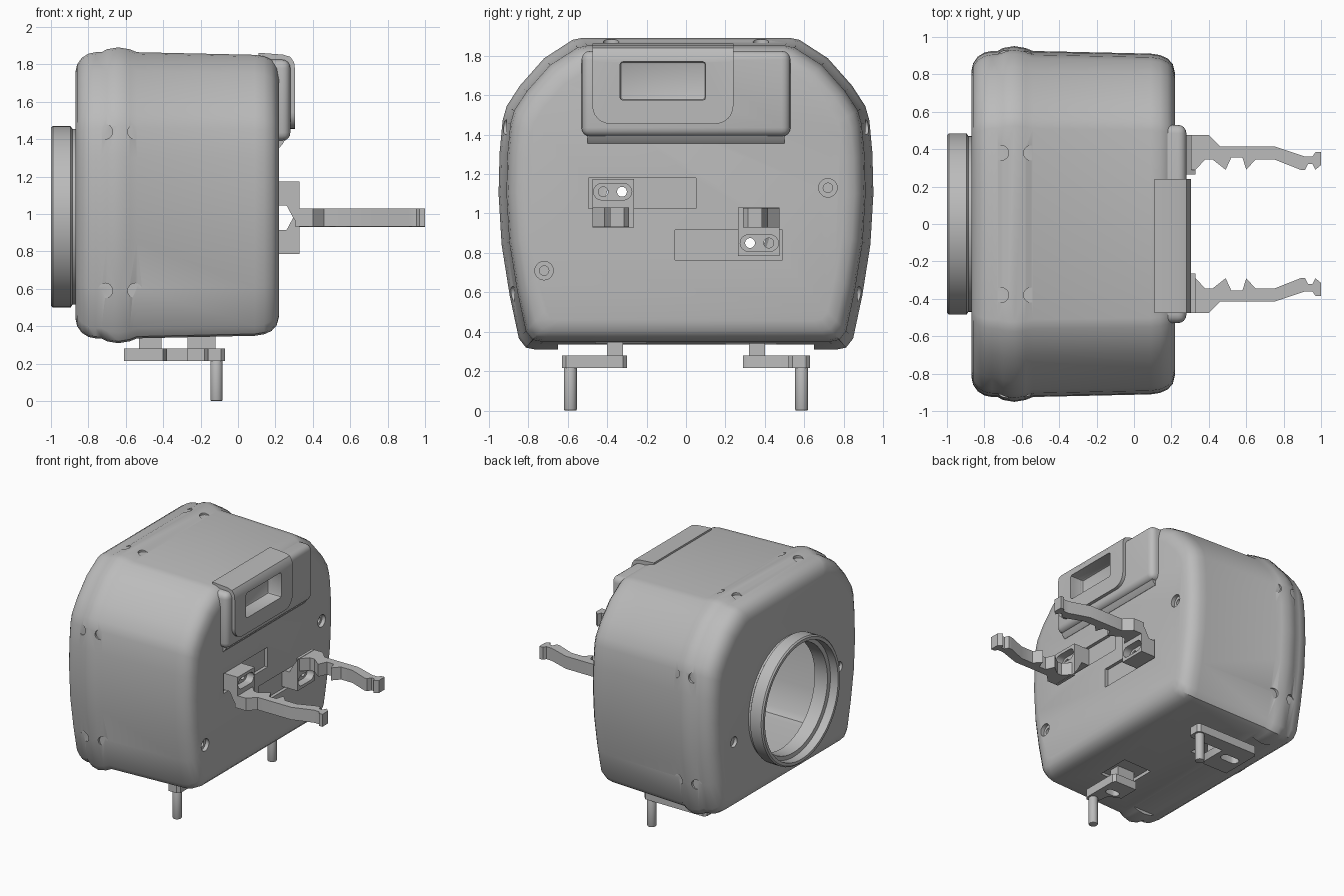
import bpy, bmesh
from math import cos, sin, pi, radians
from mathutils import Matrix

if "Cube" in bpy.data.objects:
    bpy.data.objects.remove(bpy.data.objects["Cube"])

grey = bpy.data.materials.new("plain_grey")
grey.use_nodes = True
colour = (0.5, 0.5, 0.5, 1)
grey.diffuse_color = colour
grey.node_tree.nodes["Principled BSDF"].inputs["Base Color"].default_value = colour


def make(name, bm):
    bmesh.ops.recalc_face_normals(bm, faces=bm.faces)
    me = bpy.data.meshes.new(name)
    bm.to_mesh(me)
    bm.free()
    ob = bpy.data.objects.new(name, me)
    bpy.context.collection.objects.link(ob)
    return ob


def loft(name, rings, loop=False):
    bm = bmesh.new()
    vs = [[bm.verts.new(p) for p in r] for r in rings]
    n = len(vs[0])
    pairs = list(zip(vs, vs[1:]))
    if loop:
        pairs.append((vs[-1], vs[0]))
    else:
        bm.faces.new(vs[0])
        bm.faces.new(vs[-1])
    for a, b in pairs:
        for i in range(n):
            j = (i + 1) % n
            bm.faces.new((a[i], a[j], b[j], b[i]))
    return make(name, bm)


def prism(name, pts, lo, hi, axis):
    put = {"x": lambda p, t: (t, p[0], p[1]),
           "y": lambda p, t: (p[0], t, p[1]),
           "z": lambda p, t: (p[0], p[1], t)}[axis]
    return loft(name, [[put(p, t) for p in pts] for t in (lo, hi)])


def box(name, x0, x1, y0, y1, z0, z1):
    return prism(name, [(x0, y0), (x1, y0), (x1, y1), (x0, y1)], z0, z1, "z")


def circle(a, b, r, n=24):
    return [(a + r * cos(2 * pi * i / n), b + r * sin(2 * pi * i / n)) for i in range(n)]


def stadium(a, b, half, r):
    ends = [(a + half, -pi / 2), (a - half, pi / 2)]
    return [(c + r * cos(s + pi * i / 8), b + r * sin(s + pi * i / 8))
            for c, s in ends for i in range(9)]


def apply_mod(ob, mod):
    bpy.ops.object.select_all(action="DESELECT")
    bpy.context.view_layer.objects.active = ob
    ob.select_set(True)
    bpy.ops.object.modifier_apply(modifier=mod.name)


def cut(targets, cutters):
    for c in cutters:
        c.hide_render = True
        for ob in targets:
            m = ob.modifiers.new("cut", "BOOLEAN")
            m.operation, m.solver, m.object = "DIFFERENCE", "EXACT", c
            apply_mod(ob, m)
        bpy.data.objects.remove(c)


def bevel(ob, width, segments=4):
    m = ob.modifiers.new("bevel", "BEVEL")
    m.width, m.segments, m.limit_method = width, segments, "ANGLE"
    apply_mod(ob, m)


# Housing: one outline, swept along x with rounded ends and a raised band
half = [(0.74, 0.335), (0.79, 0.345), (0.825, 0.39), (0.87, 0.6), (0.91, 0.85),
        (0.925, 1.1), (0.92, 1.3), (0.905, 1.46), (0.885, 1.53), (0.82, 1.63),
        (0.7, 1.765), (0.56, 1.855), (0.51, 1.865)]
outline = half + [(-y, z) for y, z in reversed(half)]


def section(x, d):
    sy, sz = 1 - d / 0.925, 1 - d / 0.765
    return [(x, y * sy, 1.1 + (z - 1.1) * sz) for y, z in outline]


housing = loft("housing", [section(x, d) for x, d in (
    (-0.87, 0.11), (-0.86, 0.065), (-0.835, 0.03), (-0.8, 0.008), (-0.76, 0),
    (-0.73, 0), (-0.7, -0.016), (-0.64, -0.026), (-0.58, -0.016), (-0.54, 0),
    (0.09, 0.014), (0.14, 0.022), (0.18, 0.04), (0.207, 0.07), (0.22, 0.12))])
cavity = loft("cavity", [section(x, d) for x, d in (
    (-0.83, 0.1), (-0.78, 0.05), (0.12, 0.055), (0.17, 0.11))])
cut([housing], [cavity, prism("opening", circle(0, 0.985, 0.43, 64), -1.1, -0.7, "x")])

# Recesses for the sliding jaws, screws, band dimples and feet
cutters = [box("slot", 0.195, 0.4, -0.495, 0.05, 1.025, 1.18),
           box("slot", 0.195, 0.4, -0.055, 0.49, 0.765, 0.915),
           box("band_flat", -0.75, -0.53, -0.65, 0.65, 0.2, 0.334),
           box("foot_recess", -0.58, -0.36, 0.2, 0.46, 0.2, 0.365),
           box("foot_recess", -0.32, -0.08, -0.46, -0.2, 0.2, 0.365)]
for y, z in ((0.72, 1.13), (-0.72, 0.71)):
    cutters += [prism("screw", circle(y, z, 0.047), 0.19, 0.4, "x"),
                prism("screw", circle(y, z, 0.024), 0.1, 0.4, "x")]
for y, z in ((0.65, 0.88), (-0.65, 0.97)):
    cutters.append(prism("screw", circle(y, z, 0.04), -1.1, -0.845, "x"))
for x in (-0.71, -0.55):
    for s in (-1, 1):
        for z in (0.59, 1.44):
            deep = 0.87 if z < 1 else 0.912
            cutters.append(prism("dimple", circle(x, z, 0.04, 16), s * deep, s * 1.1, "y"))
        cutters.append(prism("dimple", circle(x, s * 0.38, 0.04, 16), 1.866, 2, "z"))
for s in (-1, 1):
    for y in (0.325, 0.42):
        cutters.append(prism("pin_hole", circle(s * y, 0.98 - s * 0.13, 0.025), 0, 0.5, "x"))
cut([housing], cutters)

# Raised block at the top of the working face, with its bent cover plate
block = box("upper_block", 0.02, 0.28, -0.53, 0.53, 1.39, 1.825)
bevel(block, 0.045)
fillet = prism("block_fillet", [(0.2, 1.35), (0.222, 1.355), (0.24, 1.375),
                                (0.262, 1.42), (0.2, 1.44)], -0.5, 0.5, "y")
plate = prism("cover_plate", [
    (0.11, 1.862), (0.24, 1.852), (0.28, 1.84), (0.3, 1.81), (0.305, 1.77), (0.305, 1.455),
    (0.278, 1.455), (0.278, 1.765), (0.265, 1.805), (0.23, 1.822), (0.11, 1.832)],
    -0.475, 0.24, "y")
bm = bmesh.new()
bm.from_mesh(plate.data)
low = [e for e in bm.edges if all(v.co.z < 1.46 for v in e.verts)
       and abs(e.verts[0].co.x - e.verts[1].co.x) > 0.01]
bmesh.ops.bevel(bm, geom=low, offset=0.09, segments=6, profile=0.5, affect="EDGES")
bm.to_mesh(plate.data)
bm.free()
window = box("window", 0.19, 0.4, -0.335, 0.1, 1.575, 1.77)
bevel(window, 0.015, 2)
cut([housing, block, plate], [window])

# Collar: hollow stepped ring around the opening
collar_profile = [(-0.99, 0.485), (-0.895, 0.485), (-0.885, 0.47), (-0.85, 0.47),
                  (-0.82, 0.42), (-0.93, 0.42), (-0.935, 0.45), (-1, 0.452), (-1, 0.475)]
loft("collar", [[(x, y, z) for y, z in circle(0, 0.985, r, 64)]
                for x, r in collar_profile], loop=True)

# Gripper jaws: slotted mount and a wavy arm, second one turned half a turn
arm_half = [(0.27, 0.475), (0.4, 0.475), (0.46, 0.415), (0.75, 0.415), (0.91, 0.362),
            (0.955, 0.362), (0.97, 0.385), (1, 0.385), (1, 0.315), (0.97, 0.29),
            (0.955, 0.32), (0.93, 0.32), (0.915, 0.29), (0.89, 0.29), (0.75, 0.345),
            (0.65, 0.345), (0.6, 0.29), (0.58, 0.355), (0.52, 0.355), (0.49, 0.29),
            (0.42, 0.345), (0.38, 0.345), (0.33, 0.29), (0.27, 0.29)]
for side in ("front", "rear"):
    mount = prism(side + "_jaw_mount", [(0.19, 1.175), (0.33, 1.175), (0.33, 0.93),
                                        (0.295, 0.98), (0.26, 1.045), (0.19, 1.045)],
                  -0.475, -0.265, "y")
    cut([mount], [prism("recess", stadium(-0.372, 1.11, 0.055, 0.042), 0.27, 0.4, "x")] +
        [prism("hole", circle(y, 1.11, 0.025), 0.1, 0.4, "x") for y in (-0.325, -0.42)])
    arm = prism(side + "_jaw_arm", [(max(x, 0.305), -y) for x, y in arm_half], 0.932, 1.03, "z")
    if side == "rear":
        turn = Matrix.Translation((0, 0, 1.96)) @ Matrix.Rotation(pi, 4, "X")
        for ob in (mount, arm):
            ob.data.transform(turn)

# Feet: slotted brackets hung from posts, each with a round pin
rear_foot = prism("rear_foot_bracket", [
    (-0.61, 0.29), (-0.4, 0.29), (-0.38, 0.32), (-0.38, 0.52), (-0.09, 0.52),
    (-0.07, 0.54), (-0.07, 0.61), (-0.09, 0.63), (-0.59, 0.63), (-0.61, 0.61)],
    0.215, 0.28, "z")
front_foot = prism("front_foot_bracket", [
    (-0.27, -0.3), (-0.09, -0.3), (-0.07, -0.32), (-0.07, -0.61), (-0.09, -0.63),
    (-0.16, -0.63), (-0.18, -0.5), (-0.27, -0.46)], 0.215, 0.28, "z")
cut([rear_foot], [prism("slot", stadium(-0.5, 0.46, 0.04, 0.035), 0.1, 0.4, "z")])
cut([front_foot], [prism("slot", stadium(-0.17, -0.44, 0.025, 0.03), 0.1, 0.4, "z")])
box("rear_foot_post", -0.53, -0.41, 0.32, 0.4, 0.27, 0.38)
box("front_foot_post", -0.27, -0.12, -0.4, -0.32, 0.27, 0.38)
for side, s in (("front", -1), ("rear", 1)):
    pin = prism(side + "_foot_pin", circle(-0.115, s * 0.587, 0.033), 0, 0.22, "z")
    bevel(pin, 0.006, 2)

# Shared finish
for ob in [o for o in bpy.context.scene.objects if o.type == "MESH"]:
    ob.data.materials.clear()
    ob.data.materials.append(grey)
    bpy.ops.object.select_all(action="DESELECT")
    ob.select_set(True)
    bpy.context.view_layer.objects.active = ob
    bpy.ops.object.shade_smooth_by_angle(angle=radians(35))
